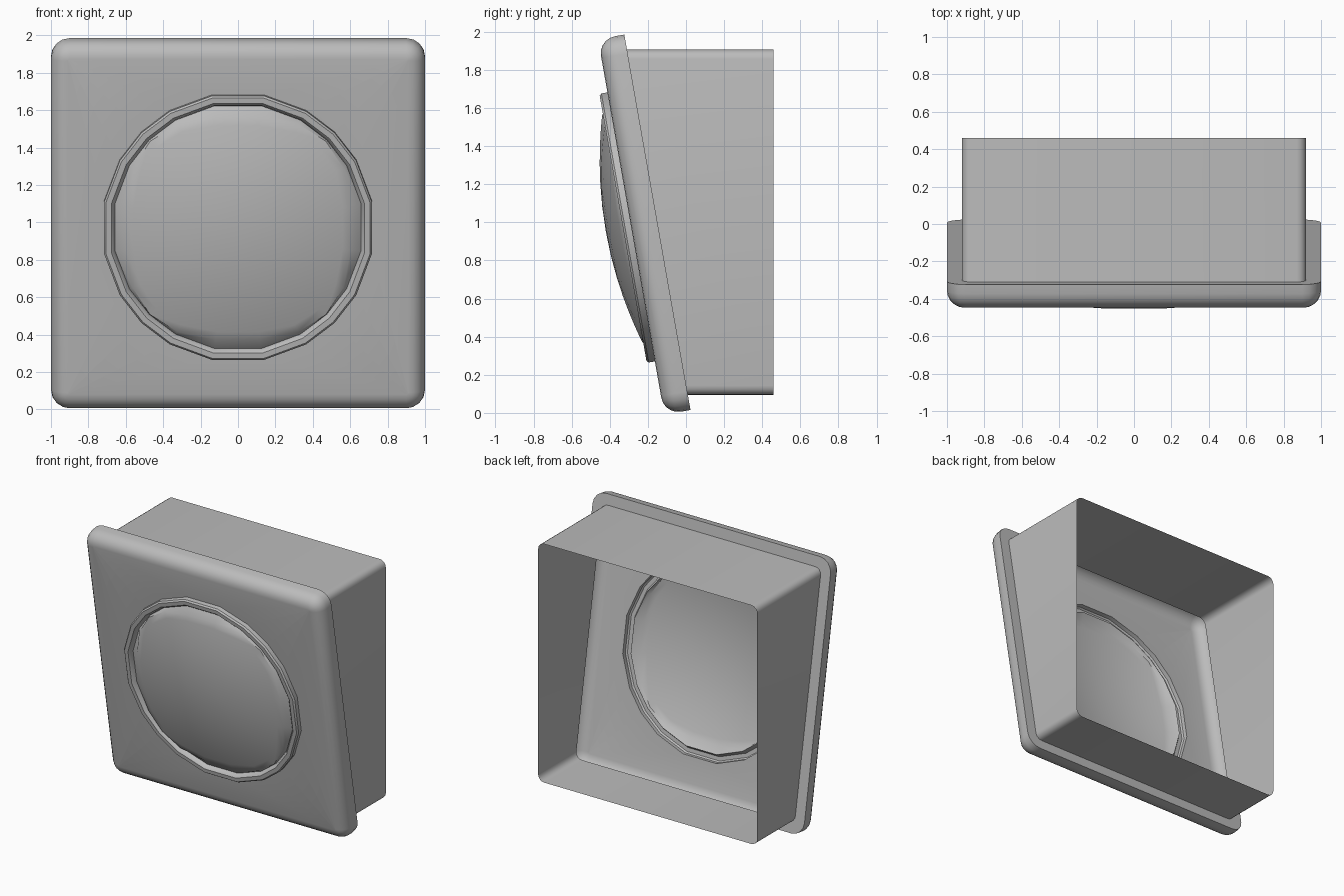
import bpy
import bmesh
from math import sin, cos, radians, pi
from mathutils import Vector

cube = bpy.data.objects.get("Cube")
if cube:
    bpy.data.objects.remove(cube)

grey = bpy.data.materials.new("plain grey")
grey.use_nodes = True
COLOUR = (0.5, 0.5, 0.5, 1)
grey.diffuse_color = COLOUR
grey.node_tree.nodes["Principled BSDF"].inputs["Base Color"].default_value = COLOUR

# Leaning frame of the panel: across, up the slope, out of the front
TILT = radians(10)
ORIGIN = Vector((0, -0.15, 1))
UP = Vector((0, -sin(TILT), cos(TILT)))
OUT = Vector((0, -cos(TILT), -sin(TILT)))
SPOKES = [q * 90 + a for q in range(4) for a in (11, 30, 45, 60, 79)]
DEPTH = 0.14


def place(u, v, n):
    return ORIGIN + Vector((u, 0, 0)) + UP * v + OUT * n


def square_loop(half, radius, n):
    """Rounded square with five points in each corner."""
    points = []
    for q in range(4):
        mid = radians(45 + q * 90)
        cu = (half - radius) * (1 if cos(mid) > 0 else -1)
        cv = (half - radius) * (1 if sin(mid) > 0 else -1)
        for k in range(5):
            a = (q + k / 4) * pi / 2
            points.append(place(cu + radius * cos(a), cv + radius * sin(a), n))
    return points


def round_loop(radius, n):
    return [place(radius * cos(radians(a)), radius * sin(radians(a)), n) for a in SPOKES]


def dome_loop(scale):
    """Squarish ring on the bulge, wider on the diagonals."""
    points = []
    for a in SPOKES:
        r = scale * (0.605 + 0.06 * sin(radians(2 * a)) ** 2)
        points.append(place(r * cos(radians(a)), r * sin(radians(a)), 0.275 - 0.23 * r * r))
    return points


def loft(name, loops, tip=None):
    bm = bmesh.new()
    rows = [[bm.verts.new(p) for p in loop] for loop in loops]
    for a, b in zip(rows, rows[1:]):
        for i in range(len(a)):
            j = (i + 1) % len(a)
            bm.faces.new((a[i], a[j], b[j], b[i]))
    if tip is not None:
        end, last = bm.verts.new(tip), rows[-1]
        for i in range(len(last)):
            bm.faces.new((last[i], last[(i + 1) % len(last)], end))
    mesh = bpy.data.meshes.new(name)
    bm.to_mesh(mesh)
    bm.free()
    mesh.materials.append(grey)
    obj = bpy.data.objects.new(name, mesh)
    bpy.context.collection.objects.link(obj)
    bpy.ops.object.select_all(action="DESELECT")
    obj.select_set(True)
    bpy.context.view_layer.objects.active = obj
    bpy.ops.object.shade_smooth_by_angle(angle=radians(40))
    return obj


# Open-backed box, cut by the leaning panel plane
box_front = square_loop(0.92, 0.05, 0)
box_back = [Vector((p.x, 0.46, p.z)) for p in box_front]
loft("housing_box", [box_back, box_front])

# Panel: back rim, side, rounded front edge, flat face up to the bezel
BEVEL = 0.09
panel = [box_front, square_loop(1, 0.1, 0)]
for k in range(6):
    a = k / 5 * pi / 2
    inset = BEVEL * (1 - cos(a))
    panel.append(square_loop(1 - inset, 0.1 - inset, DEPTH - BEVEL + BEVEL * sin(a)))
panel.append(round_loop(0.73, DEPTH))
loft("front_panel", panel)

# Raised bezel with a softened lip
bezel = [(0.73, DEPTH), (0.73, 0.172), (0.72, 0.183), (0.69, 0.183), (0.678, 0.172), (0.67, DEPTH + 0.01)]
loft("round_bezel", [round_loop(r, n) for r, n in bezel])

# Bulging lens rising from the groove inside the bezel
lens = [round_loop(0.67, DEPTH + 0.01)]
lens += [dome_loop(s) for s in (1, 0.93, 0.84, 0.72, 0.58, 0.42, 0.22)]
loft("domed_lens", lens, place(0, 0, 0.275))
